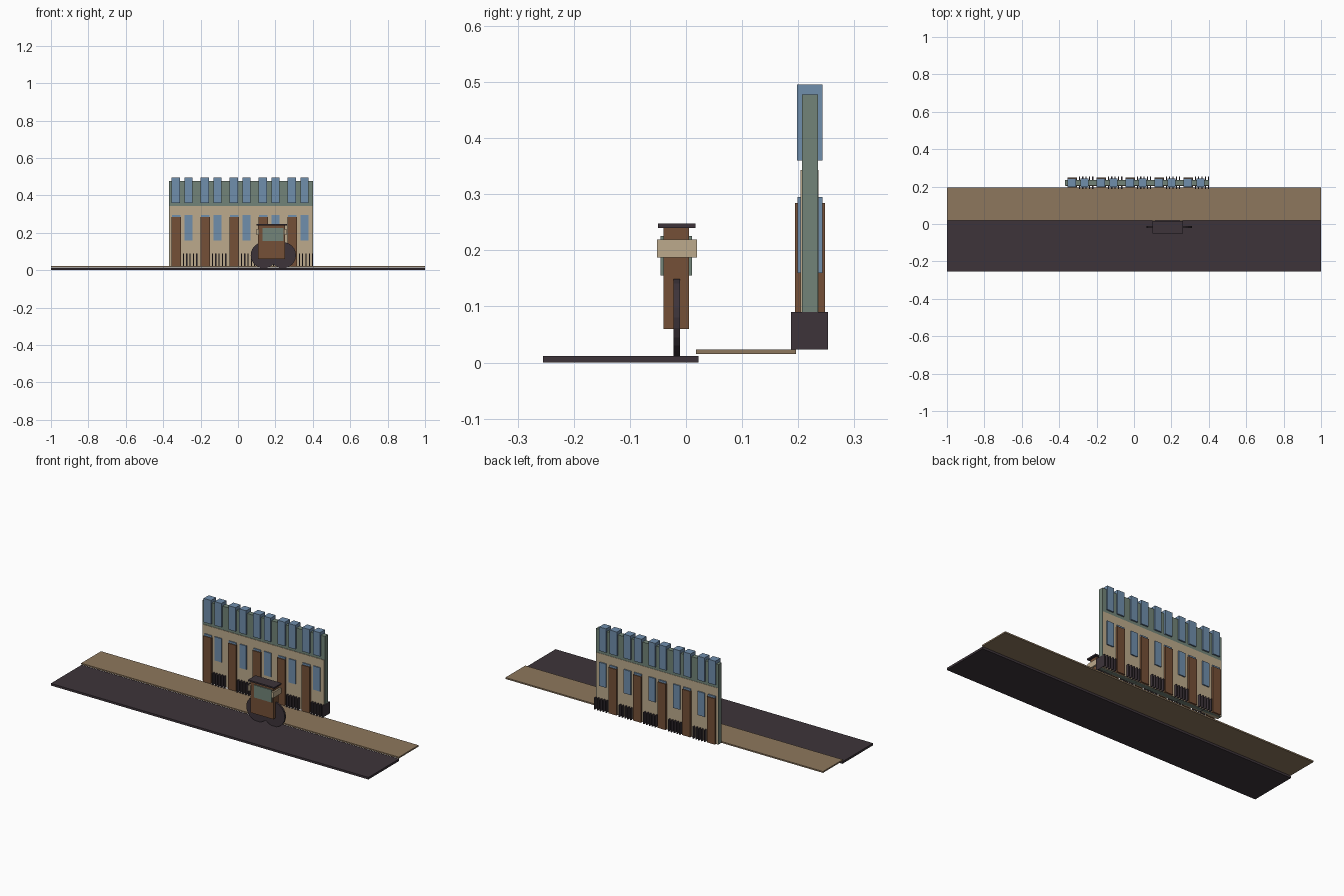
import bpy
import math

if "Cube" in bpy.data.objects:
    bpy.data.objects.remove(bpy.data.objects["Cube"])


def srgb(r, g, b):
    return tuple(((c / 255 + 0.055) / 1.055) ** 2.4 for c in (r, g, b)) + (1.0,)


def material(name, rgb):
    m = bpy.data.materials.new(name)
    m.diffuse_color = srgb(*rgb)
    m.use_nodes = True
    m.node_tree.nodes["Principled BSDF"].inputs["Base Color"].default_value = m.diffuse_color
    return m


DARK = material("dark iron", (61, 52, 58))
TAN = material("tan paving", (141, 119, 93))
BEIGE = material("beige plaster", (188, 170, 140))
GREEN = material("grey green", (114, 132, 120))
BLUE = material("blue glass", (112, 142, 172))
BROWN = material("brown wood", (117, 80, 55))


def box(name, x, y, z, mat):
    """Box given by its (min, max) on each axis."""
    bpy.ops.mesh.primitive_cube_add(
        size=1, location=[(a + b) / 2 for a, b in (x, y, z)])
    ob = bpy.context.object
    ob.name = name
    ob.scale = [b - a for a, b in (x, y, z)]
    bpy.ops.object.transform_apply(location=False, rotation=False, scale=True)
    ob.data.materials.append(mat)
    return ob


# Street
box("road", (-1, 1), (-0.255, 0.022), (0, 0.012), DARK)
box("pavement", (-1, 1), (0.018, 0.196), (0.015, 0.023), TAN)

# Terrace walls: full-height core with a plaster skin on the ground floor
box("wall_core", (-0.37, 0.402), (0.207, 0.235), (0.023, 0.478), GREEN)
box("ground_floor_wall", (-0.367, 0.399), (0.2045, 0.2365), (0.023, 0.343), BEIGE)

# Five repeated bays: all pieces pass through the wall, so both sides match
for i in range(5):
    x = -0.355 + i * 0.155
    box("door", (x, x + 0.05), (0.194, 0.248), (0.023, 0.284), BROWN)
    box("door_fanlight", (x + 0.002, x + 0.048), (0.199, 0.243), (0.27, 0.295), BLUE)
    box("lower_window", (x + 0.069, x + 0.112), (0.199, 0.243), (0.16, 0.295), BLUE)
    box("upper_window_wide", (x, x + 0.046), (0.198, 0.243), (0.36, 0.496), BLUE)
    box("upper_window_narrow", (x + 0.069, x + 0.112), (0.198, 0.243), (0.36, 0.496), BLUE)
    for k in range(5):
        bx = x + 0.060 + k * 0.0178
        box("railing_bar", (bx, bx + 0.006), (0.187, 0.253), (0.023, 0.09), DARK)

# Carriage
box("carriage_body", (0.107, 0.25), (-0.04, 0.005), (0.06, 0.24), BROWN)
box("carriage_roof", (0.098, 0.263), (-0.05, 0.017), (0.24, 0.248), DARK)
box("carriage_window", (0.132, 0.244), (-0.045, 0.011), (0.155, 0.226), GREEN)
for lx in (0.099, 0.247):
    box("carriage_lamp", (lx, lx + 0.012), (-0.052, 0.02), (0.187, 0.219), BEIGE)
for wx in (0.138, 0.240):
    bpy.ops.mesh.primitive_cylinder_add(
        vertices=24, radius=0.07, depth=0.011,
        location=(wx, -0.0165, 0.08), rotation=(math.pi / 2, 0, 0))
    wheel = bpy.context.object
    wheel.name = "carriage_wheel"
    wheel.data.materials.append(DARK)
